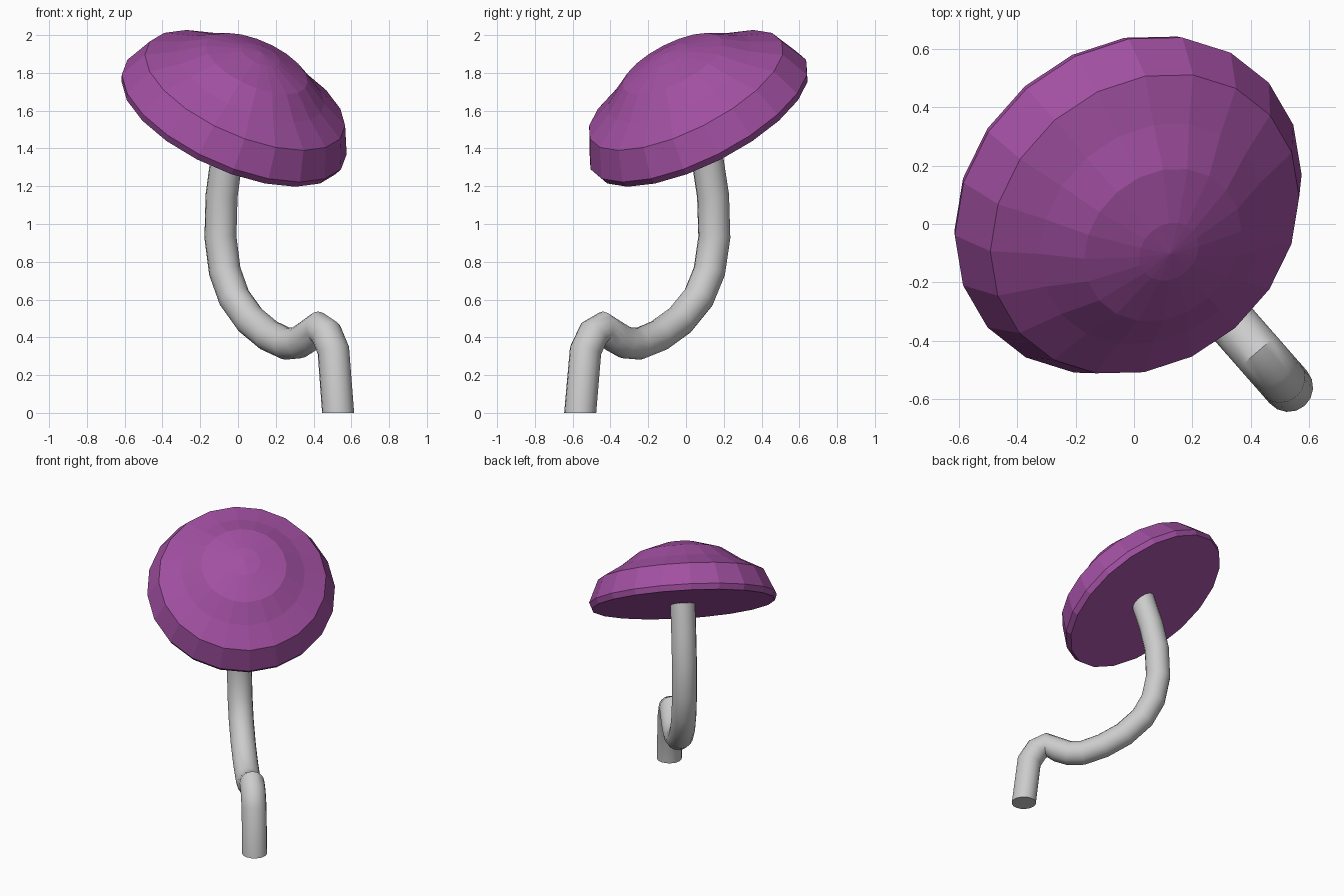
import bpy, bmesh, math
from mathutils import Vector, Matrix

if "Cube" in bpy.data.objects:
    bpy.data.objects.remove(bpy.data.objects["Cube"])


def finish(name, bm):
    bmesh.ops.recalc_face_normals(bm, faces=bm.faces)
    mesh = bpy.data.meshes.new(name)
    bm.to_mesh(mesh)
    bm.free()
    obj = bpy.data.objects.new(name, mesh)
    bpy.context.collection.objects.link(obj)
    return obj


def bridge(bm, rings):
    for a, b in zip(rings, rings[1:]):
        n = len(a)
        for i in range(n):
            j = (i + 1) % n
            bm.faces.new((a[i], a[j], b[j], b[i]))


AZIMUTH = math.radians(-49)   # the stem bends and the cap leans in this plane

# Cap: faceted 20-sided bell with a flat underside, tilted forward
SIDES = 20
profile = [(.625, -.04), (.64, 0), (.57, .155), (.42, .235),
           (.29, .325), (.11, .38)]
bm = bmesh.new()
rings = [[bm.verts.new((r * math.cos(math.tau * i / SIDES),
                        r * math.sin(math.tau * i / SIDES), h))
          for i in range(SIDES)] for r, h in profile]
bridge(bm, rings)
bm.faces.new(rings[0])
tip = bm.verts.new((0, 0, .395))
for i in range(SIDES):
    bm.faces.new((rings[-1][i], rings[-1][(i + 1) % SIDES], tip))
bm.transform(Matrix.Translation((-.02, .065, 1.58))
             @ Matrix.Rotation(AZIMUTH, 4, 'Z')
             @ Matrix.Rotation(math.radians(34), 4, 'Y'))
cap = finish("mushroom_cap", bm)
purple = bpy.data.materials.new("purple")
purple.diffuse_color = (.36, .08, .36, 1)
purple.use_nodes = True
purple.node_tree.nodes["Principled BSDF"].inputs["Base Color"].default_value = purple.diffuse_color
cap.data.materials.append(purple)

# Stem: round tube swept along a planar path given as (x, z)
path = [(.53, 0), (.505, .33), (.468, .42), (.425, .452), (.37, .405),
        (.32, .372), (.257, .366), (.163, .41), (.066, .49), (-.02, .61),
        (-.07, .75), (-.093, .93), (-.087, 1.15), (-.06, 1.35), (-.02, 1.56)]
pts = [Vector((x, .15 - 1.14 * (x + .093), z)) for x, z in path]
side = Vector((-math.sin(AZIMUTH), math.cos(AZIMUTH), 0))
RADIUS, SEG = .085, 16
bm = bmesh.new()
rings = []
for k, p in enumerate(pts):
    before = (p - pts[k - 1]).normalized() if k else Vector((0, 0, 1))
    after = (pts[k + 1] - p).normalized() if k + 1 < len(pts) else before
    tangent = (before + after).normalized() if k else Vector((0, 0, 1))
    normal = tangent.cross(side).normalized()
    rings.append([bm.verts.new(p + RADIUS * (math.cos(math.tau * i / SEG) * side
                                             + math.sin(math.tau * i / SEG) * normal))
                  for i in range(SEG)])
bridge(bm, rings)
bm.faces.new(rings[0])
bm.faces.new(rings[-1])
stem = finish("stem", bm)
bpy.context.view_layer.objects.active = stem
stem.select_set(True)
bpy.ops.object.shade_smooth_by_angle(angle=math.radians(35))
